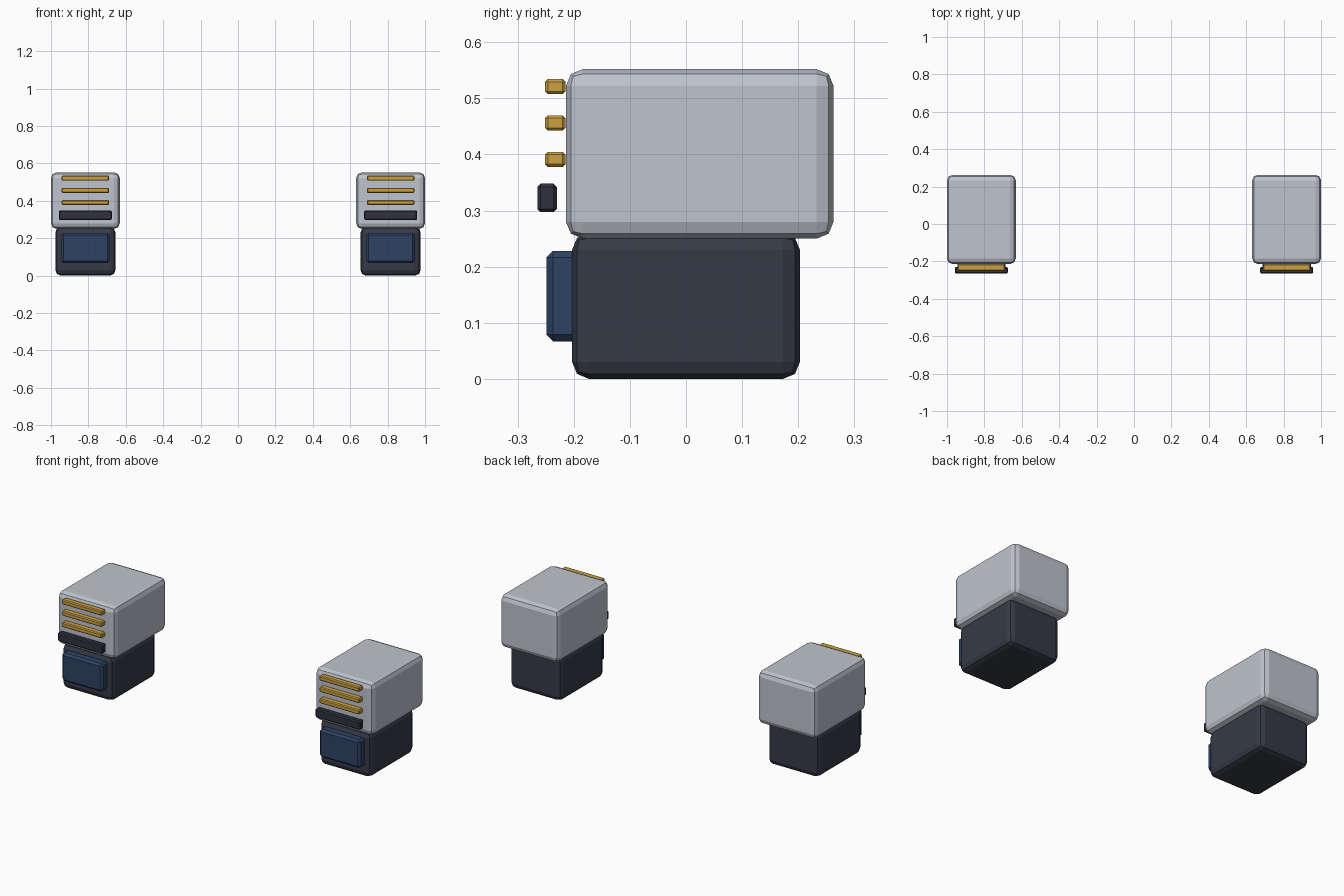
import bpy
import bmesh

if "Cube" in bpy.data.objects:
    bpy.data.objects.remove(bpy.data.objects["Cube"])


def material(name, rgb):
    """Flat colour from 0-255 display values, stored as linear."""
    mat = bpy.data.materials.new(name)
    mat.diffuse_color = [((c / 255 + 0.055) / 1.055) ** 2.4 for c in rgb] + [1.0]
    mat.use_nodes = True
    mat.node_tree.nodes["Principled BSDF"].inputs["Base Color"].default_value = mat.diffuse_color
    return mat


GREY = material("light grey", (191, 196, 205))
CHARCOAL = material("charcoal", (53, 58, 70))
NAVY = material("navy blue", (45, 66, 100))
GOLD = material("gold", (203, 160, 64))
DARK = material("dark slate", (48, 49, 63))


def block(name, cx, half_x, y_range, z_range, bevel, segments, mat):
    """Box with bevelled edges, given by centre x, half width and y/z ranges."""
    bm = bmesh.new()
    bmesh.ops.create_cube(bm, size=2)
    for v in bm.verts:
        v.co = (cx + v.co.x * half_x,
                y_range[v.co.y > 0],
                z_range[v.co.z > 0])
    bmesh.ops.bevel(bm, geom=bm.edges[:], offset=bevel, segments=segments,
                    profile=0.5, affect='EDGES')
    mesh = bpy.data.meshes.new(name)
    bm.to_mesh(mesh)
    bm.free()
    mesh.materials.append(mat)
    obj = bpy.data.objects.new(name, mesh)
    bpy.context.collection.objects.link(obj)


# Two identical units, one on each side
for side, cx in (("left", -0.816), ("right", 0.816)):
    # Dark lower block and larger light block above it
    block(f"{side}_lower_block", cx, 0.161, (-0.203, 0.203), (0.0, 0.26), 0.03, 2, CHARCOAL)
    block(f"{side}_upper_block", cx, 0.184, (-0.214, 0.263), (0.25, 0.552), 0.03, 2, GREY)

    # Raised front panel on the lower block
    block(f"{side}_front_panel", cx, 0.129, (-0.249, -0.18), (0.067, 0.228), 0.012, 1, NAVY)

    # Dark bar standing off the upper block
    block(f"{side}_dark_bar", cx, 0.142, (-0.265, -0.23), (0.297, 0.348), 0.006, 1, DARK)

    # Three gold bars
    for i in range(3):
        z = 0.391 + 0.065 * i
        block(f"{side}_gold_bar_{i + 1}", cx, 0.127, (-0.251, -0.215),
              (z - 0.0135, z + 0.0135), 0.005, 1, GOLD)
